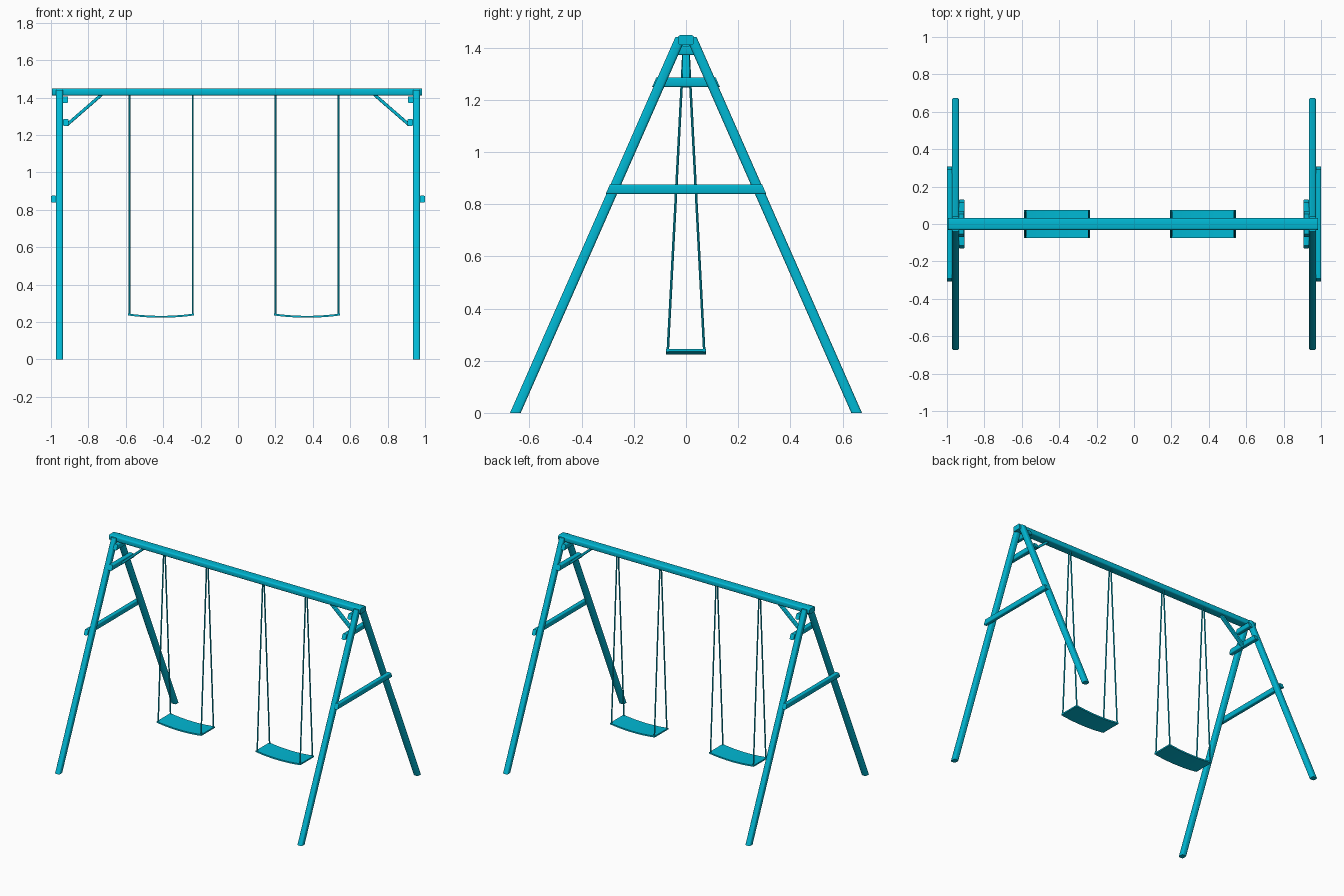
import bpy, bmesh, math
from mathutils import Vector

if "Cube" in bpy.data.objects:
    bpy.data.objects.remove(bpy.data.objects["Cube"])

teal = bpy.data.materials.new("teal_paint")
teal.diffuse_color = (0.0, 0.48, 0.66, 1)
teal.use_nodes = True
teal.node_tree.nodes["Principled BSDF"].inputs["Base Color"].default_value = teal.diffuse_color
SLOPE = 0.44          # sideways run of a leg per unit of height


def finish(name, bm, angle=40):
    bmesh.ops.recalc_face_normals(bm, faces=bm.faces)
    me = bpy.data.meshes.new(name)
    bm.to_mesh(me)
    bm.free()
    me.materials.append(teal)
    me.shade_smooth()
    me.set_sharp_from_angle(angle=math.radians(angle))
    ob = bpy.data.objects.new(name, me)
    bpy.context.collection.objects.link(ob)
    return ob


def rounded(w, h, r, seg=3):
    """Rounded rectangle section."""
    pts = []
    for i, (sx, sy) in enumerate([(1, 1), (-1, 1), (-1, -1), (1, -1)]):
        for k in range(seg + 1):
            a = math.pi / 2 * (i + k / seg)
            pts.append((sx * (w / 2 - r) + r * math.cos(a),
                        sy * (h / 2 - r) + r * math.sin(a)))
    return pts


def prism(name, section, start, end):
    """Section swept between two end mappings (u, v) -> point."""
    bm = bmesh.new()
    a = [bm.verts.new(start(u, v)) for u, v in section]
    b = [bm.verts.new(end(u, v)) for u, v in section]
    n = len(section)
    for i in range(n):
        j = (i + 1) % n
        bm.faces.new((a[i], a[j], b[j], b[i]))
    bm.faces.new(a[::-1])
    bm.faces.new(b)
    return finish(name, bm)


def rod(name, p, q, section):
    """Straight bar with square-cut ends."""
    p, q = Vector(p), Vector(q)
    d = (q - p).normalized()
    s = d.cross(Vector((0, 1, 0))).normalized()
    t = s.cross(d)
    return prism(name, section, lambda u, v: p + s * u + t * v,
                 lambda u, v: q + s * u + t * v)


def crossbar(name, x, z, w, h, half):
    """Bar along y whose ends are cut to the leg angle."""
    return prism(name, rounded(w, h, 0.006),
                 lambda u, v: (x + u, -half + SLOPE * v, z + v),
                 lambda u, v: (x + u, half - SLOPE * v, z + v))


# Top beam
rod("top_beam", (-0.995, 0, 1.429), (0.985, 0, 1.429), rounded(0.037, 0.062, 0.009))

# End frames
for sx, side in ((-1, "left"), (1, "right")):
    for sy, face in ((-1, "front"), (1, "back")):
        foot, top = 0.654, 1.44
        prism(f"{side}_{face}_leg", rounded(0.037, 0.041, 0.01),
              lambda u, v: (sx * 0.9545 + u, sy * foot + v, 0),
              lambda u, v: (sx * 0.9545 + u, sy * (foot - SLOPE * top) + v, top))
    crossbar(f"{side}_outer_crossbar", sx * 0.986, 0.857, 0.028, 0.037, 0.3)
    crossbar(f"{side}_inner_crossbar", sx * 0.921, 1.267, 0.031, 0.036, 0.122)
    crossbar(f"{side}_upper_block", sx * 0.923, 1.389, 0.028, 0.036, 0.062)
    rod(f"{side}_diagonal_brace", (sx * 0.916, 0, 1.253), (sx * 0.73, 0, 1.415),
        rounded(0.017, 0.028, 0.004))

# Swings
for cx, side in ((-0.411, "left"), (0.369, "right")):
    # curved seat strip
    bm = bmesh.new()
    n, half, t = 10, 0.176, 0.01
    rings = []
    for i in range(n + 1):
        f = 2 * i / n - 1
        z = 0.223 + 0.012 * f * f
        rings.append([bm.verts.new((cx + half * f, y, z + dz))
                      for y, dz in ((-0.076, 0), (0.076, 0), (0.076, t), (-0.076, t))])
    for a, b in zip(rings, rings[1:]):
        for k in range(4):
            m = (k + 1) % 4
            bm.faces.new((a[k], a[m], b[m], b[k]))
    bm.faces.new(rings[0])
    bm.faces.new(rings[-1])
    finish(f"{side}_seat", bm)
    # ropes, two per seat end
    circle = [(0.0048 * math.cos(k * math.pi / 4), 0.0048 * math.sin(k * math.pi / 4))
              for k in range(8)]
    for ex in (-0.169, 0.169):
        for sy in (-1, 1):
            prism(f"{side}_rope", circle,
                  lambda u, v: (cx + ex + u, sy * 0.07 + v, 0.234),
                  lambda u, v: (cx + ex + u, sy * 0.008 + v, 1.42))
